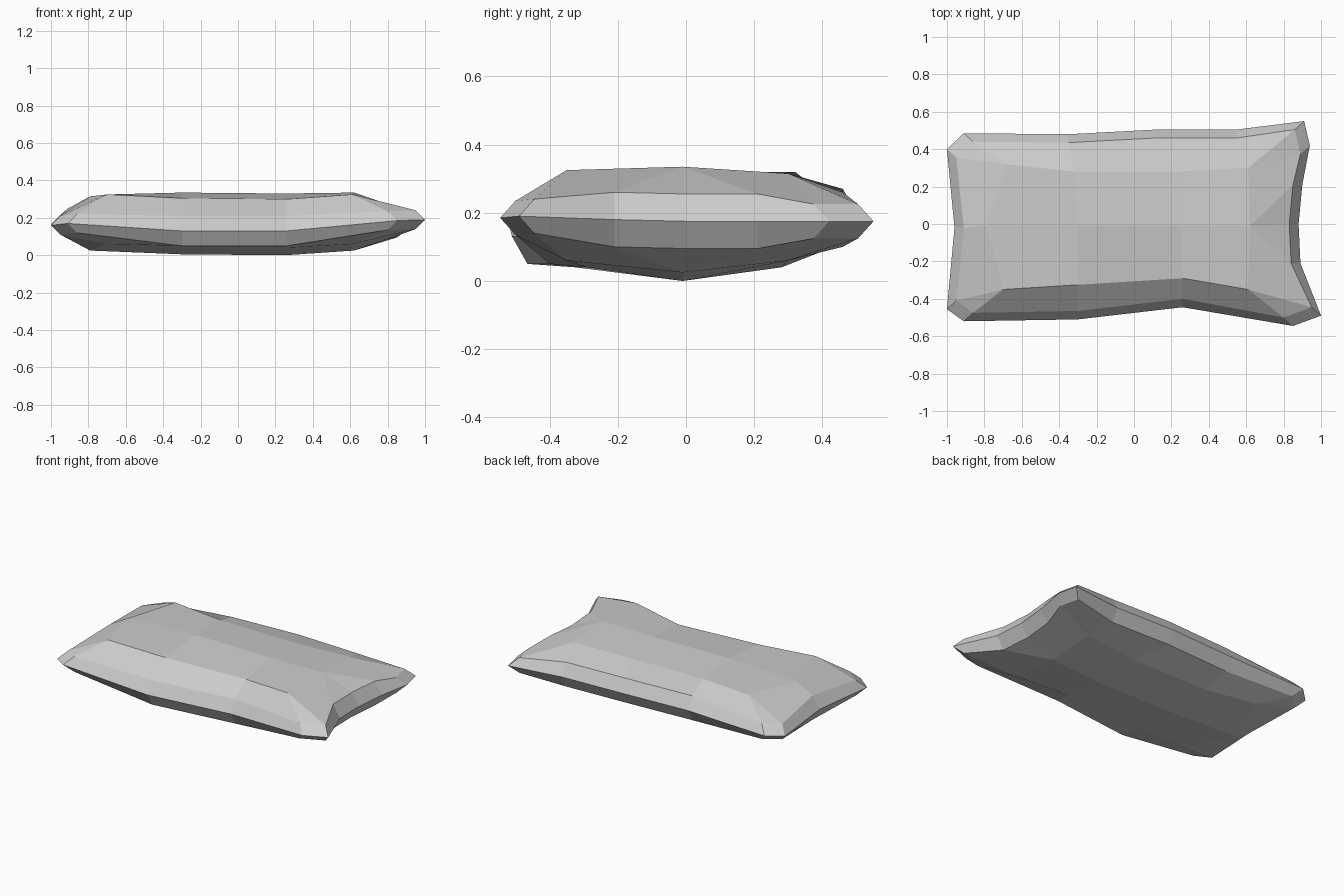
import bpy
import bmesh

cube = bpy.data.objects.get("Cube")
if cube:
    bpy.data.objects.remove(cube, do_unlink=True)

# Plain grey cloth
cloth = bpy.data.materials.new("grey cloth")
cloth.use_nodes = True
grey = (0.6, 0.6, 0.6, 1.0)
cloth.diffuse_color = grey
cloth.node_tree.nodes["Principled BSDF"].inputs["Base Color"].default_value = grey

# Seam outline, counter-clockwise: x, y, z, matching panel column and row
seam_points = [
    (-.91, -.52, .17, 0, 0), (-.3, -.51, .13, 1, 0),
    (.26, -.445, .13, 2, 0), (.85, -.545, .185, 3, 0),
    (1, -.49, .19, 3, 0), (.89, -.21, .18, 3, 1), (.88, 0, .175, 3, 1),
    (.9, .21, .175, 3, 1), (.94, .42, .175, 3, 2),
    (.91, .55, .175, 3, 2), (.55, .505, .18, 3, 2), (.12, .505, .19, 2, 2),
    (-.35, .48, .19, 1, 2), (-.91, .485, .175, 0, 2),
    (-1, .4, .165, 0, 2), (-.96, -.02, .17, 0, 1), (-1, -.455, .16, 0, 0),
]

# Top and bottom panels: rows from front to back
panel_x = [(-.7, -.3, .26, .61), (-.79, -.3, .25, .62), (-.68, -.32, .23, .61)]
panel_y = [(-.35, -.325, -.29, -.35), (-.01,) * 4, (.32, .28, .28, .3)]
top_z = [(.325, .305, .3, .325), (.315, .335, .33, .335), (.32, .315, .31, .315)]
bottom_z = [(.06, .04, .04, .06), (.025, .005, 0, .025), (.06, .04, .04, .06)]


def inset(value, limit, amount):
    """Pull a coordinate towards the middle when it lies past the limit."""
    if abs(value) < limit:
        return value
    return value - amount if value > 0 else value + amount


def add_face(bm, verts):
    unique = list(dict.fromkeys(verts))
    if len(unique) > 2:
        bm.faces.new(unique)


def add_ring(bm, direction):
    """Ring on the seam (0) or just above (1) or below (-1) it."""
    ring = []
    for x, y, z, col, row in seam_points:
        corner = abs(x) > .8 and abs(y) > .35
        rise = .05 if corner else .08
        if direction:
            x, y = inset(x, .8, .05), inset(y, .35, .045)
        ring.append(bm.verts.new((x, y, z + direction * rise)))
    return ring


def add_panel(bm, heights, ring):
    """Three-row panel joined to its surrounding ring."""
    grid = [[bm.verts.new(p) for p in zip(panel_x[r], panel_y[r], heights[r])]
            for r in range(3)]
    for r in range(2):
        for c in range(3):
            add_face(bm, (grid[r][c], grid[r][c + 1],
                          grid[r + 1][c + 1], grid[r + 1][c]))
    inner = [grid[row][col] for *_, col, row in seam_points]
    join_rings(bm, inner, ring)


def join_rings(bm, first, second):
    for i in range(len(first)):
        add_face(bm, (first[i - 1], first[i], second[i], second[i - 1]))


# Pillow body
bm = bmesh.new()
upper, seam, lower = (add_ring(bm, d) for d in (1, 0, -1))
add_panel(bm, top_z, upper)
join_rings(bm, upper, seam)
join_rings(bm, seam, lower)
add_panel(bm, bottom_z, lower)
bmesh.ops.recalc_face_normals(bm, faces=bm.faces)

mesh = bpy.data.meshes.new("pillow")
bm.to_mesh(mesh)
bm.free()
mesh.materials.append(cloth)
pillow = bpy.data.objects.new("pillow", mesh)
bpy.context.collection.objects.link(pillow)
